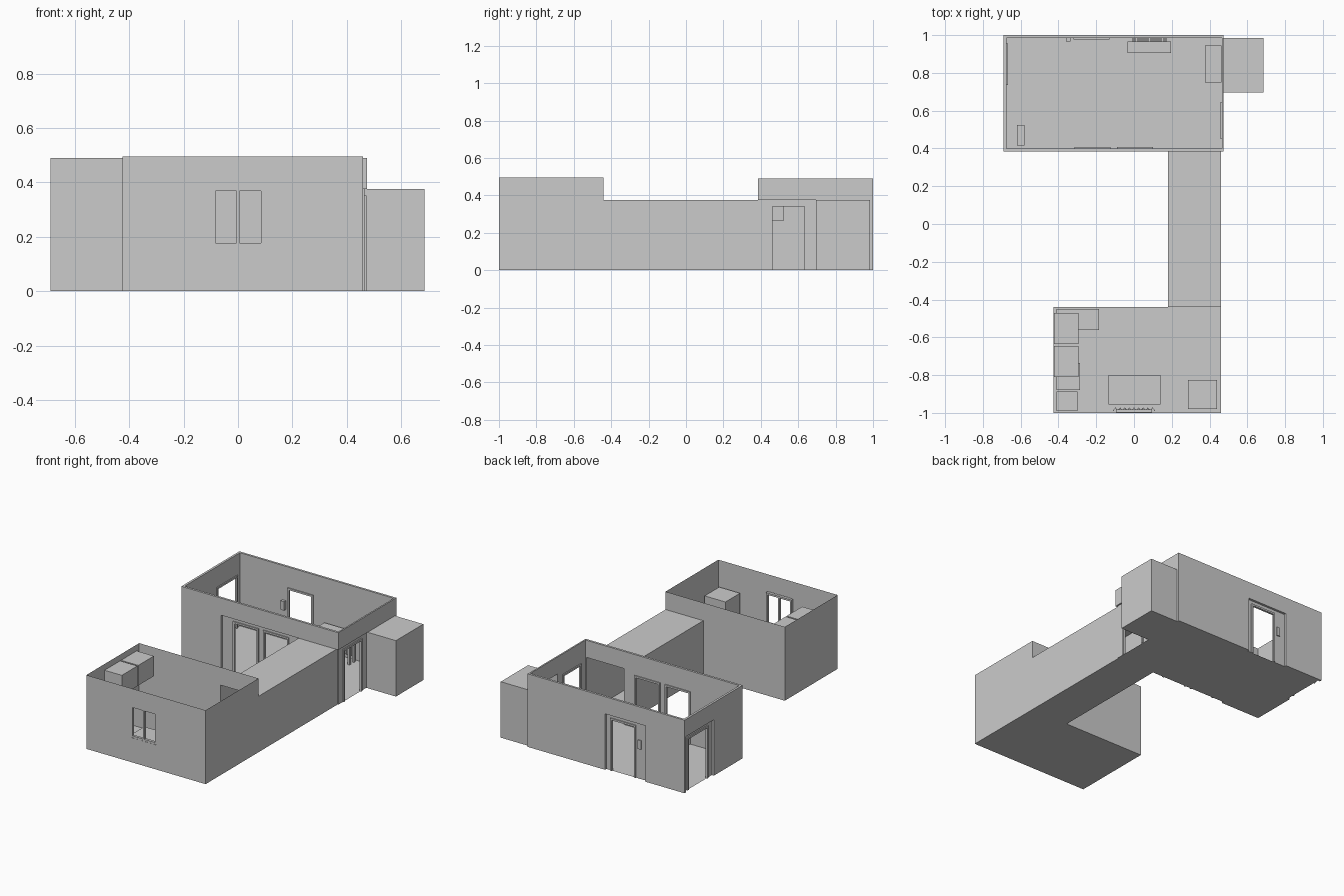
import bpy, bmesh
from mathutils import Vector

if "Cube" in bpy.data.objects:
    bpy.data.objects.remove(bpy.data.objects["Cube"])

AX = {'x': (1, 2), 'y': (0, 2), 'z': (0, 1)}


def finish(name, bm):
    me = bpy.data.meshes.new(name)
    bm.to_mesh(me)
    bm.free()
    ob = bpy.data.objects.new(name, me)
    bpy.context.collection.objects.link(ob)
    return ob


def sheet(name, axis, c, u, v, holes=(), thick=0):
    """Flat panel at axis = c, spanning u and v, with rectangular holes (u0, u1, v0, v1)."""
    us = sorted({*u, *[k for h in holes for k in h[:2]]})
    vs = sorted({*v, *[k for h in holes for k in h[2:]]})
    bm = bmesh.new()
    ia, (iu, iv) = 'xyz'.index(axis), AX[axis]
    for u0, u1 in zip(us, us[1:]):
        for v0, v1 in zip(vs, vs[1:]):
            mu, mv = (u0 + u1) / 2, (v0 + v1) / 2
            if any(h[0] < mu < h[1] and h[2] < mv < h[3] for h in holes):
                continue
            pts = []
            for a, b in ((u0, v0), (u1, v0), (u1, v1), (u0, v1)):
                p = Vector()
                p[ia], p[iu], p[iv] = c, a, b
                pts.append(bm.verts.new(p))
            bm.faces.new(pts)
    bmesh.ops.remove_doubles(bm, verts=bm.verts[:], dist=1e-5)
    ob = finish(name, bm)
    if thick:
        m = ob.modifiers.new("thickness", 'SOLIDIFY')
        m.thickness, m.offset = thick, 0
    return ob


def box(name, x, y, z):
    bm = bmesh.new()
    bmesh.ops.create_cube(bm, size=1)
    for v in bm.verts:
        v.co = [(r[0] + r[1]) / 2 + k * (r[1] - r[0]) for r, k in zip((x, y, z), v.co)]
    return finish(name, bm)


def table(name, x, y, top, t=0.015):
    box(name + "_top", x, y, (top - t, top))
    for i, a in enumerate((x[0], x[1] - t)):
        for j, b in enumerate((y[0], y[1] - t)):
            box(f"{name}_leg_{i}{j}", (a, a + t), (b, b + t), (0, top - t))


def door_frame(name, axis, c, u, top, w=0.012):
    sheet(name, axis, c, u, (0, top), [(u[0] + w, u[1] - w, 0, top - w)], 0.014)


H, HF, L = 0.49, 0.495, 0.375          # rear wall, front wall and low ceiling heights
D = 0.352                              # door height

# Floors and low ceilings
sheet("front_floor", 'z', 0, (-0.425, 0.46), (-1, -0.44))
sheet("corridor_floor", 'z', 0, (0.18, 0.46), (-0.44, 0.4))
sheet("rear_floor", 'z', 0, (-0.675, 0.465), (0.4, 0.985))
sheet("alcove_floor", 'z', 0, (0.465, 0.685), (0.695, 0.985))
sheet("corridor_ceiling", 'z', L, (0.18, 0.46), (-0.44, 0.4))
sheet("alcove_ceiling", 'z', L, (0.465, 0.685), (0.695, 0.985))

# Front room walls
panes = [(-0.083, -0.005, 0.178, 0.368), (0.006, 0.084, 0.178, 0.368)]
win = (-0.095, 0.095, 0.165, 0.38)
sheet("front_wall", 'y', -1, (-0.425, 0.46), (0, HF), [win])
sheet("front_room_left_wall", 'x', -0.425, (-1, -0.44), (0, HF))
sheet("front_room_right_wall", 'x', 0.46, (-1, -0.44), (0, HF))
sheet("front_room_back_wall", 'y', -0.44, (-0.425, 0.46), (0, HF), [(0.18, 0.46, 0, L)])
sheet("window_frame", 'y', -0.99, win[:2], win[2:], panes, 0.018)

# Corridor and alcove walls
for side, x in (("left", 0.18), ("right", 0.46)):
    sheet(f"corridor_{side}_wall", 'x', x, (-0.44, 0.4), (0, L))
sheet("alcove_side_wall", 'x', 0.685, (0.695, 0.985), (0, L))
for side, y in (("front", 0.695), ("back", 0.985)):
    sheet(f"alcove_{side}_wall", 'y', y, (0.465, 0.685), (0, L))

# Rear room: inner skin with doors, outer skin cut back around them
X, Y = (-0.675, 0.465), (0.4, 0.985)
XO, YO = (-0.69, 0.475), (0.385, 1.0)
fr = [(-0.315, -0.125), (-0.09, 0.1)]
walls = [
    ("rear_room_front", 'y', Y[0], YO[0], X, XO, fr, [(0.18, 0.46, 0, L)], (-0.395, 0.475)),
    ("rear_room_back", 'y', Y[1], YO[1], X, XO, [(-0.32, -0.13)], [], (-0.4, -0.1)),
    ("rear_room_left", 'x', X[0], XO[0], Y, YO, [(0.735, 0.955)], [], (0.69, 0.985)),
    ("rear_room_right", 'x', X[1], XO[1], Y, YO, [(0.45, 0.645)], [(0.7, 0.98, 0, L)], (0.385, 1.0)),
]
for name, ax, c, co, u, uo, doors, gaps, cut in walls:
    sheet(name + "_inner_wall", ax, c, u, (0, H), [(*d, 0, D) for d in doors] + gaps)
    sheet(name + "_outer_wall", ax, (c + co) / 2, uo, (0, H), [(*cut, 0, L)], abs(co - c))
    for i, d in enumerate(doors):
        door_frame(f"{name}_door_frame_{i}", ax, c, d, D)

# Rear room fittings
box("intercom", (-0.36, -0.335), (0.965, 0.992), (0.2, 0.26))
box("hanging_box", (-0.62, -0.58), (0.415, 0.525), (0.265, 0.345))
table("rear_table", (-0.035, 0.195), (0.905, 0.965), 0.2)
for i in range(16):
    x = 0.0 + i * 0.0115
    box(f"rear_radiator_fin_{i}", (x - 0.008, x), (0.966, 0.984), (0.03, 0.15))
box("rear_low_cabinet", (0.375, 0.463), (0.75, 0.945), (0, 0.15))

# Kitchen units in the front room
for i, y in enumerate(((-0.81, -0.645), (-0.635, -0.47))):
    box(f"upper_cabinet_{i}", (-0.423, -0.295), y, (0.32, 0.455))
box("cooker", (-0.41, -0.285), (-0.88, -0.735), (0, 0.17))
box("corner_unit", (-0.41, -0.3), (-0.99, -0.887), (0, 0.17))
box("back_counter", (-0.41, -0.185), (-0.56, -0.45), (0, 0.17))
box("tall_cabinet", (0.285, 0.44), (-0.98, -0.825), (0, 0.325))
table("dining_table", (-0.135, 0.14), (-0.955, -0.8), 0.15)

# Pleated radiator below the window
bm = bmesh.new()
pts = [(-0.11 + i * 0.22 / 18, -0.975 if i % 2 else -0.99) for i in range(19)]
prev = None
for x, y in pts:
    pair = [bm.verts.new((x, y, z)) for z in (0.03, 0.13)]
    if prev:
        bm.faces.new((prev[0], pair[0], pair[1], prev[1]))
    prev = pair
rad = finish("front_radiator", bm)
rad.modifiers.new("thickness", 'SOLIDIFY').thickness = 0.004
